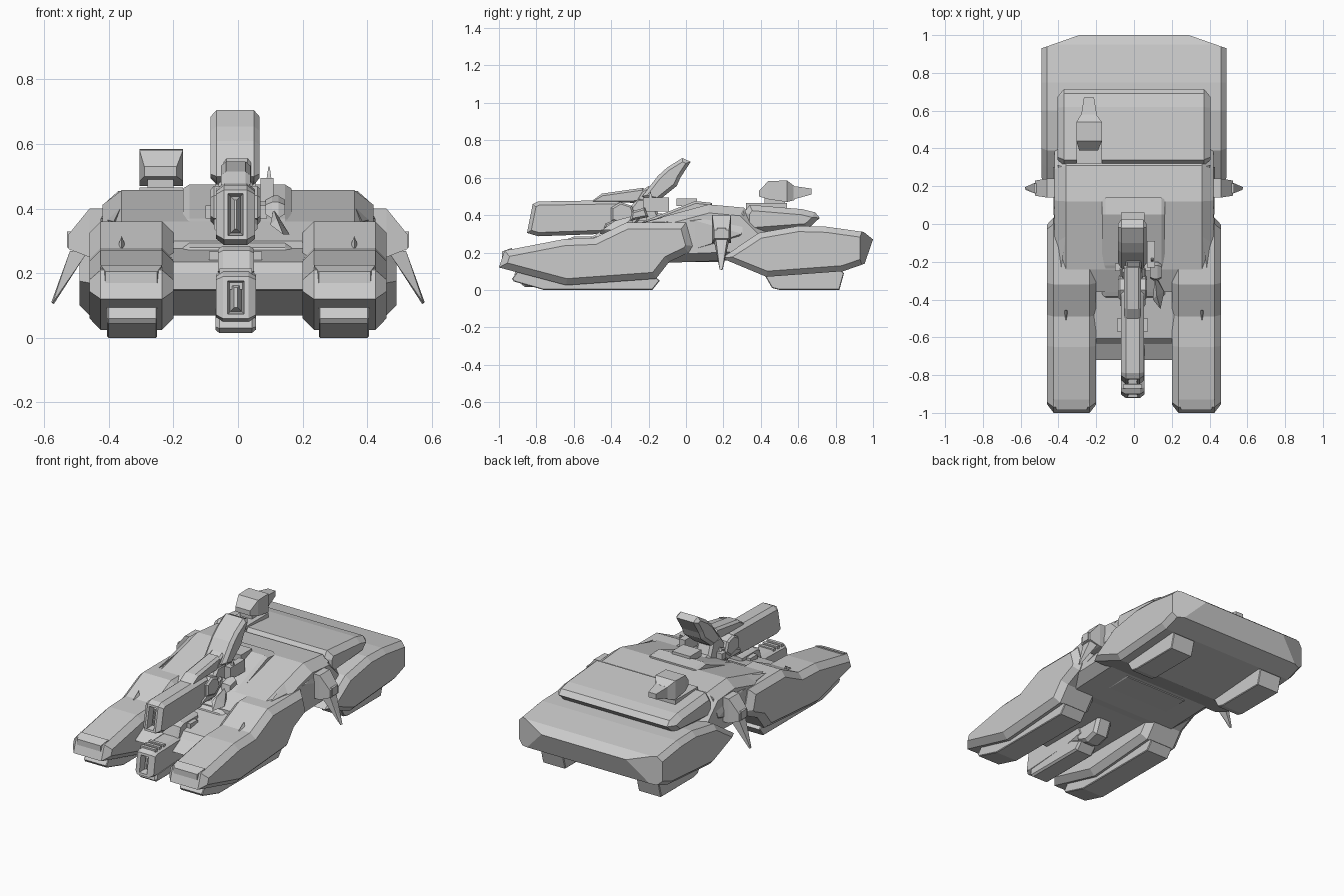
import bpy, bmesh
from mathutils import Vector

if "Cube" in bpy.data.objects:
    bpy.data.objects.remove(bpy.data.objects["Cube"])


def finish(name, bm, mirror=False):
    bmesh.ops.recalc_face_normals(bm, faces=bm.faces)
    me = bpy.data.meshes.new(name)
    bm.to_mesh(me)
    bm.free()
    ob = bpy.data.objects.new(name, me)
    bpy.context.collection.objects.link(ob)
    if mirror:
        ob.modifiers.new("Mirror", 'MIRROR')
    return ob


def inset(pts, d):
    """Offset a closed (y, z) outline inwards by d with mitred corners."""
    p = [Vector(q) for q in pts]
    n = len(p)
    area = sum(p[i - 1].x * p[i].y - p[i].x * p[i - 1].y for i in range(n))
    s = 1 if area > 0 else -1
    out = []
    for i in range(n):
        a = (p[i] - p[i - 1]).normalized()
        b = (p[(i + 1) % n] - p[i]).normalized()
        na, nb = Vector((-a.y, a.x)) * s, Vector((-b.y, b.x)) * s
        out.append(p[i] + (na + nb) * (d / max(0.5, 1 + na.dot(nb))))
    return out


def prism(name, pts, x0, x1, c=0.02, d=0.02, mirror=False, muzzle=0, cuts=()):
    """Side profile across x0..x1 with chamfered flanks; optional muzzle and corner cuts."""
    bm = bmesh.new()
    small = inset(pts, d)
    rings = [[bm.verts.new((x, q[0], q[1])) for q in outline] for x, outline in
             ((x0, small), (x0 + c, pts), (x1 - c, pts), (x1, small))]
    n = len(pts)
    for r, t in zip(rings, rings[1:]):
        for i in range(n):
            bm.faces.new((r[i - 1], r[i], t[i], t[i - 1]))
    bm.faces.new(rings[0])
    bm.faces.new(rings[-1])
    bmesh.ops.recalc_face_normals(bm, faces=bm.faces)
    for co, no in cuts:
        res = bmesh.ops.bisect_plane(bm, geom=bm.verts[:] + bm.edges[:] + bm.faces[:],
                                     plane_co=co, plane_no=no, clear_outer=True)
        bmesh.ops.holes_fill(bm, edges=[e for e in res['geom_cut']
                                        if isinstance(e, bmesh.types.BMEdge)])
    if muzzle:
        bm.normal_update()
        f = min((f for f in bm.faces if f.normal.y < -0.8),
                key=lambda f: f.calc_center_median().y)
        for thick, push in ((muzzle, 0), (0.008, 0.05), (0.012, -0.03)):
            bmesh.ops.inset_region(bm, faces=[f], thickness=thick, use_even_offset=True)
            bmesh.ops.translate(bm, verts=f.verts, vec=(0, push, 0))
    return finish(name, bm, mirror)


def hull(name, pts, mirror=False):
    """Convex faceted solid around a few points."""
    bm = bmesh.new()
    for q in pts:
        bm.verts.new(q)
    res = bmesh.ops.convex_hull(bm, input=bm.verts)
    bmesh.ops.delete(bm, geom=[v for v in res['geom_interior']
                               if isinstance(v, bmesh.types.BMVert)], context='VERTS')
    bmesh.ops.dissolve_limit(bm, angle_limit=0.02, verts=bm.verts, edges=bm.edges)
    return finish(name, bm, mirror)


def rect(y, x0, x1, z0, z1):
    return [(x0, y, z0), (x1, y, z0), (x1, y, z1), (x0, y, z1)]


def box(name, x0, x1, y0, y1, z0, z1, mirror=False):
    return hull(name, rect(y0, x0, x1, z0, z1) + rect(y1, x0, x1, z0, z1), mirror)


# Front track pods, their outer armour and skids
pod = [(-1, .12), (-.97, .21), (-.65, .272), (-.49, .278), (-.32, .36), (0, .36), (.035, .235),
       (.015, .2), (-.09, .15), (-.16, .06), (-.64, .025)]
prism("front_pod", pod, .2, .46, .035, .035, True)
prism("front_skid", [(-.93, .06), (-.9, .1), (-.2, .1), (-.14, .05), (-.18, 0), (-.76, 0), (-.92, .045)],
      .25, .405, .004, .004, True)
hull("pod_vane", [(.36, -.52, .272), (.35, -.46, .29), (.37, -.46, .29), (.36, -.455, .315)], True)
hull("pod_nose_lip", rect(-.985, .25, .41, .17, .205) + rect(-.93, .235, .425, .17, .225), True)

# Rear track housing with clipped back corners
rear = [(.19, .17), (.3, .245), (.39, .305), (.6, .342), (.75, .338), (.95, .31), (1, .27), (.955, .14),
        (.84, .1), (.43, .07)]
prism("rear_housing", rear, -.49, .49, .03, .03,
      cuts=[((s * .49, .93, .2), (s * .07, .2, 0)) for s in (1, -1)])
prism("rear_skid", [(.42, .08), (.46, .01), (.5, 0), (.82, 0), (.845, .09), (.8, .13), (.45, .1)],
      .25, .405, .004, .004, True)

# Central hull, nose between the pods and rear deck
body = [(-.36, .17), (-.36, .3), (-.24, .36), (.12, .457), (.31, .44), (.45, .3), (.3, .16), (-.1, .145)]
prism("main_hull", body, -.42, .42, .06, .045)
nose = [(-.72, .15), (-.635, .2), (-.605, .235), (-.4, .27), (0, .34), (.2, .3), (.2, .15)]
prism("centre_nose", nose, -.22, .22, .005, .005)
deck = [(.31, .415), (.34, .455), (.62, .432), (.69, .415), (.715, .385), (.65, .325), (.31, .3)]
prism("rear_deck", deck, -.405, .405, .035, .03)
prism("turret_ramp", [(-.4, .24), (-.385, .28), (-.22, .37), (.05, .475), (.14, .465), (.14, .36), (-.1, .28)],
      -.17, .165, .02, .012)
hull("hull_shoulder", [(.385, -.23, .36), (.34, .1, .45), (.36, .3, .44), (.4, .31, .41), (.425, .05, .37),
                       (.43, .3, .3), (.42, .05, .22), (.34, .2, .2)], True)

# Side stabilisers: faceted block and downward spike
hull("stabiliser_block", rect(.14, .4, .46, .25, .4) + rect(.24, .4, .46, .25, .4)
     + rect(.15, .48, .525, .275, .32) + rect(.23, .48, .525, .275, .32), True)
box("stabiliser_cap", .5, .53, .165, .215, .28, .33, True)
hull("stabiliser_spike", [(.47, .15, .26), (.47, .23, .26), (.52, .16, .27), (.52, .22, .27),
                          (.573, .18, .11), (.578, .195, .11), (.57, .195, .105)], True)

# Rear deck sensor with narrowing tail
hull("sensor_head", rect(.39, -.29, -.19, .50, .53) + rect(.44, -.305, -.17, .485, .582)
     + rect(.54, -.305, -.17, .47, .585) + rect(.58, -.28, -.2, .48, .555))
hull("sensor_tail", rect(.54, -.285, -.19, .475, .56) + rect(.67, -.265, -.212, .51, .542))
box("sensor_base", -.305, -.17, .32, .54, .43, .465)
box("sensor_neck", -.28, -.2, .42, .53, .45, .5)

# Upper gun with recessed muzzle, top cover and side drums
gun = [(-.85, .305), (-.82, .458), (-.79, .473), (-.37, .48), (-.29, .44), (-.28, .39), (-.43, .3), (-.79, .287)]
prism("upper_gun", gun, -.068, .053, .025, .02, muzzle=.012)
prism("gun_top_cover", [(-.51, .47), (-.45, .515), (-.23, .546), (-.2, .51), (-.24, .465)],
      -.052, .038, .015, .012)
prism("gun_side_drum", [(-.4, .37), (-.4, .44), (-.35, .47), (-.29, .45), (-.27, .39), (-.32, .35)],
      -.085, .07, .01, .01)

# Gun mount
prism("gun_mount", [(-.34, .3), (-.33, .4), (-.26, .49), (-.18, .49), (-.15, .41), (-.06, .4), (.0, .43), (.04, .38)],
      -.06, .045, .015, .012)
prism("mount_collar", [(-.44, .33), (-.43, .355), (-.24, .43), (-.22, .40), (-.3, .33)],
      -.075, .06, .008, .008)
box("mount_cross_bar", -.1, .09, -.25, -.21, .37, .41)
box("mount_rear_step", -.07, .055, -.05, .06, .45, .49)

# Side scope on the mount
prism("side_scope", [(-.3, .37), (-.29, .42), (-.22, .44), (-.2, .39)], .085, .145, .02, .01)
box("scope_body", .07, .11, -.23, -.09, .42, .495)
hull("scope_aerial", rect(-.2, .088, .104, .49, .49) + rect(-.18, .088, .104, .49, .49)
     + [(.094, -.19, .53), (.098, -.19, .53)])
hull("scope_bracket", [(.1, -.4, .35), (.14, -.45, .32), (.16, -.36, .32), (.11, -.27, .4), (.12, -.38, .37),
                       (.13, -.3, .33)])

# Raised swept tail plate behind the gun
plate = [(-.235, .5), (-.15, .61), (-.1, .655), (-.02, .705), (.025, .685), (-.03, .6), (-.05, .555),
         (-.15, .475), (-.2, .485)]
prism("raised_plate", plate, -.085, .067, .018, .018)
prism("plate_knuckle", [(-.27, .48), (-.24, .53), (-.2, .555), (-.14, .52), (-.17, .46)], -.045, .04, .01, .01)

# Lower gun slung between the pods
low = [(-.92, .06), (-.9, .19), (-.87, .205), (-.45, .215), (-.4, .1), (-.55, .07), (-.88, .05)]
prism("lower_gun", low, -.068, .055, .022, .015, muzzle=.014)
prism("lower_gun_keel", [(-.88, .03), (-.87, .07), (-.5, .1), (-.42, .06), (-.46, .015), (-.6, .015), (-.86, .015)],
      -.07, .055, .012, .01)
prism("lower_gun_block", [(-.66, .2), (-.64, .27), (-.6, .285), (-.45, .285), (-.45, .15)],
      -.062, .05, .015, .01)
box("lower_gun_trunnion", -.09, .075, -.57, -.5, .235, .268)
prism("lower_mount", [(-.46, .16), (-.46, .07), (-.38, .04), (-.3, .06), (-.26, .16)], -.06, .05, .02, .015)
for i, y in enumerate((-.87, -.83, -.79)):
    box(f"barrel_rib_{i}", -.058, .043, y, y + .02, .15, .215)
